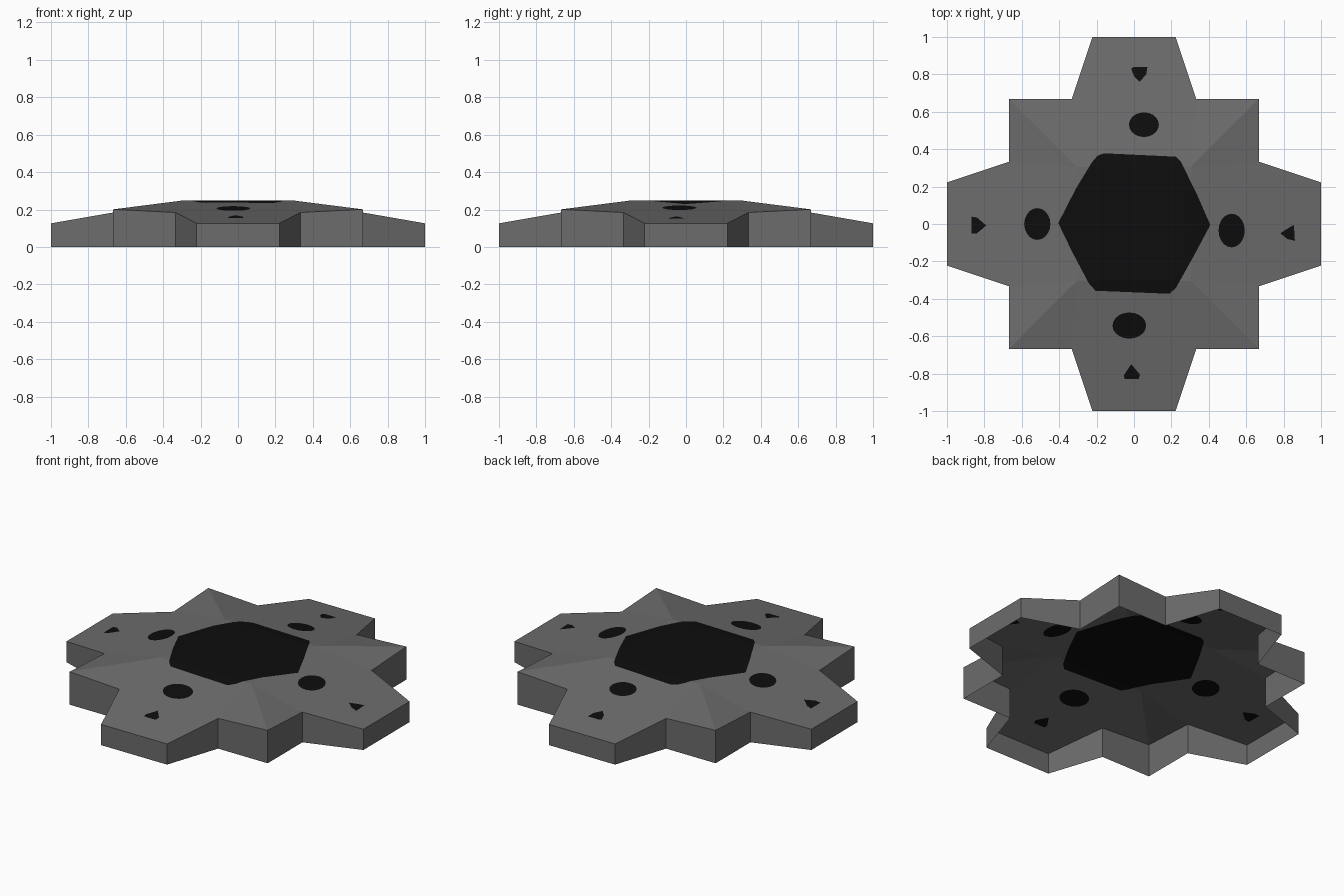
import bpy, math
from mathutils import Vector
from mathutils.geometry import delaunay_2d_cdt

if "Cube" in bpy.data.objects:
    bpy.data.objects.remove(bpy.data.objects["Cube"])


def material(name, r, g, b):
    m = bpy.data.materials.new(name)
    m.diffuse_color = (r, g, b, 1)
    m.use_nodes = True
    m.node_tree.nodes["Principled BSDF"].inputs["Base Color"].default_value = m.diffuse_color
    return m


grey = material("stone grey", 0.15, 0.15, 0.15)
black = material("soot black", 0.004, 0.004, 0.004)


def height(x, y):
    # flat middle, sloping arms, slightly raised corners
    a, b = max(abs(x), abs(y)), min(abs(x), abs(y))
    z = 0.247 - 0.174 * max(0, a - 0.305)
    if a > 0.305:
        z += 0.05 * max(0, b - 0.305 - (a - 0.305) * 0.077)
    return z


def spin(pts):
    # repeat points around the centre in four quarter turns
    out = []
    for k in range(4):
        c, s = round(math.cos(k * math.pi / 2)), round(math.sin(k * math.pi / 2))
        out += [(c * x - s * y, s * x + c * y) for x, y in pts]
    return out


def ellipse(cx, cy, rx, ry, n=20):
    return [(cx + rx * math.cos(2 * math.pi * i / n), cy + ry * math.sin(2 * math.pi * i / n))
            for i in range(n)]


def inside(p, poly):
    hit = False
    for (x1, y1), (x2, y2) in zip(poly, poly[1:] + poly[:1]):
        if (y1 > p[1]) != (y2 > p[1]) and p[0] < x1 + (p[1] - y1) * (x2 - x1) / (y2 - y1):
            hit = not hit
    return hit


def make(name, verts, faces):
    me = bpy.data.meshes.new(name)
    me.from_pydata(verts, [], faces)
    me.materials.append(grey)
    me.materials.append(black)
    ob = bpy.data.objects.new(name, me)
    bpy.context.collection.objects.link(ob)
    return me


# Plan outline, crease lines and dark patches
outline = spin([(1, -0.222), (1, 0.222), (0.667, 0.333), (0.667, 0.667), (0.333, 0.667)])
patches = [
    [(-0.405, 0.005), (-0.31, 0.19), (-0.225, 0.33), (-0.195, 0.365), (-0.16, 0.378),
     (0.225, 0.36), (0.25, 0.335), (0.34, 0.15), (0.408, -0.005), (0.32, -0.17),
     (0.225, -0.34), (0.19, -0.373), (-0.205, -0.357), (-0.24, -0.32), (-0.33, -0.15)],
    ellipse(0.053, 0.531, 0.08, 0.066),
    ellipse(-0.517, 0.0, 0.07, 0.085),
    ellipse(0.522, -0.035, 0.07, 0.09),
    ellipse(-0.025, -0.543, 0.09, 0.07),
    [(-0.015, 0.83), (0.0, 0.84), (0.072, 0.84), (0.065, 0.80), (0.03, 0.76), (0.0, 0.79)],
    [(-0.87, 0.04), (-0.84, 0.035), (-0.79, -0.008), (-0.84, -0.05), (-0.87, -0.05)],
    [(0.782, -0.05), (0.82, -0.025), (0.855, -0.005), (0.86, -0.09), (0.82, -0.08)],
    [(-0.015, -0.75), (0.032, -0.805), (0.025, -0.83), (-0.05, -0.83), (-0.055, -0.81)],
]
creases = [spin([(0.305, 0.305)])]
verts, edges = [], []
for loop in [outline] + patches + creases:
    n, m = len(verts), len(loop)
    verts += [Vector(p) for p in loop]
    edges += [(n + i, n + (i + 1) % m) for i in range(m)]
for seg in ([(0.305, 0.305), (0.667, 0.333)], [(0.305, 0.305), (0.667, 0.667)],
            [(0.305, 0.305), (0.333, 0.667)]):
    pts = spin(seg)
    for i in range(0, 8, 2):
        edges.append((len(verts), len(verts) + 1))
        verts += [Vector(pts[i]), Vector(pts[i + 1])]

# Top shell, cut along every line and coloured by patch
res = delaunay_2d_cdt(verts, edges, [], 0, 1e-5)
pv = res[0]
tris, dark = [], []
for f in res[2]:
    c = sum((pv[i] for i in f), Vector((0, 0))) / len(f)
    if inside(c, outline):
        tris.append(list(f))
        dark.append(any(inside(c, p) for p in patches))
top = make("top_shell", [(p.x, p.y, height(p.x, p.y)) for p in pv], tris)
for p, d in zip(top.polygons, dark):
    p.material_index = int(d)

# Upright rim walls, open underneath
n = len(outline)
make("rim_walls", [(x, y, 0) for x, y in outline] + [(x, y, height(x, y)) for x, y in outline],
     [(i, (i + 1) % n, n + (i + 1) % n, n + i) for i in range(n)])
